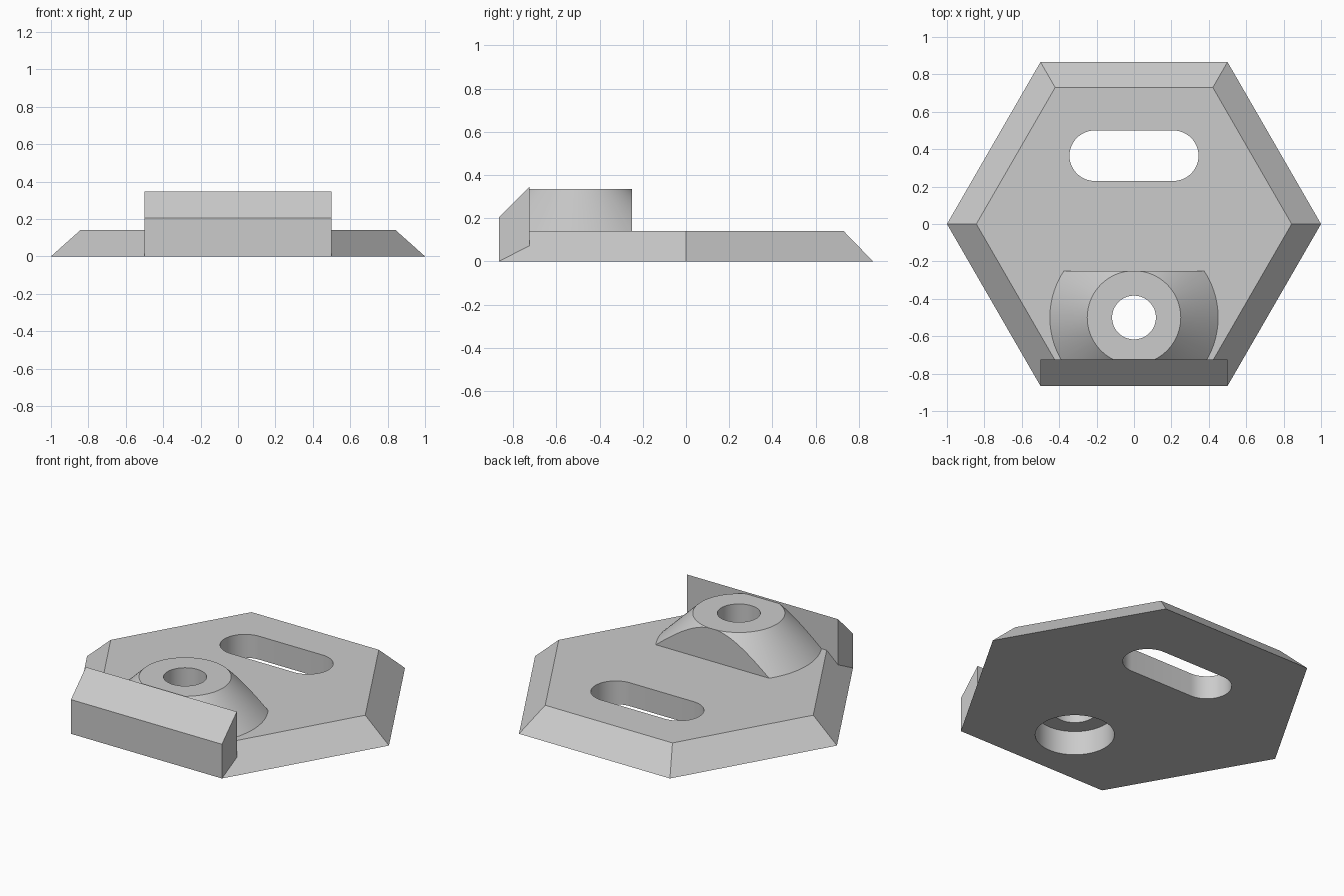
import bpy, bmesh, math
from mathutils import Matrix, Vector

if "Cube" in bpy.data.objects:
    bpy.data.objects.remove(bpy.data.objects["Cube"])

H = 0.14                 # plate thickness
FLAT = math.sqrt(3) / 2  # distance from centre to a hexagon side
BOSS_Y = -0.5            # boss and screw hole position
BOSS_TOP = 0.335

grey = bpy.data.materials.new("grey")
grey.diffuse_color = (0.6, 0.6, 0.6, 1)
grey.use_nodes = True
grey.node_tree.nodes["Principled BSDF"].inputs["Base Color"].default_value = grey.diffuse_color


def make(name, bm):
    bmesh.ops.recalc_face_normals(bm, faces=bm.faces[:])
    mesh = bpy.data.meshes.new(name)
    bm.to_mesh(mesh)
    bm.free()
    mesh.materials.append(grey)
    obj = bpy.data.objects.new(name, mesh)
    bpy.context.collection.objects.link(obj)
    return obj


def loft(name, low, high):
    """Solid between two matching outlines."""
    bm = bmesh.new()
    a = [bm.verts.new(p) for p in low]
    b = [bm.verts.new(p) for p in high]
    bm.faces.new(a[::-1])
    bm.faces.new(b)
    n = len(a)
    for i in range(n):
        j = (i + 1) % n
        bm.faces.new((a[i], a[j], b[j], b[i]))
    return make(name, bm)


def ring(r, z, n=64, y=0):
    return [(r * math.cos(math.tau * i / n), y + r * math.sin(math.tau * i / n), z)
            for i in range(n)]


def slot_outline(cx, cy, r, z, n=24):
    pts = []
    for side, start in ((1, -math.pi / 2), (-1, math.pi / 2)):
        for i in range(n + 1):
            t = start + math.pi * i / n
            pts.append((side * cx + r * math.cos(t), cy + r * math.sin(t), z))
    return pts


def combine(target, other, operation):
    mod = target.modifiers.new(operation, 'BOOLEAN')
    mod.object = other
    mod.operation = operation
    mod.solver = 'EXACT'
    bpy.context.view_layer.objects.active = target
    bpy.ops.object.modifier_apply(modifier=mod.name)
    bpy.data.objects.remove(other)


# Hexagonal plate with bevelled sides
plate = loft("mounting_plate", ring(1, 0, 6), ring(0.843, H, 6))

# Raised front lip with a sloping top
profile = [(-FLAT, 0), (-0.725, 0), (-0.725, 0.346), (-FLAT, 0.205)]
lip = loft("front_lip", [(-0.5, y, z) for y, z in profile],
           [(0.5, y, z) for y, z in profile])

# Conical boss, trimmed flat behind and where it enters the lip
slope = (0.45 - 0.25) / (BOSS_TOP - H)
base = 0.10
bm = bmesh.new()
bmesh.ops.create_cone(bm, cap_ends=True, segments=96,
                      radius1=0.25 + slope * (BOSS_TOP - base), radius2=0.25,
                      depth=BOSS_TOP - base,
                      matrix=Matrix.Translation((0, BOSS_Y, (BOSS_TOP + base) / 2)))
for y, direction in ((-0.251, 1), (-0.731, -1)):
    geom = bm.verts[:] + bm.edges[:] + bm.faces[:]
    cut = bmesh.ops.bisect_plane(bm, geom=geom, plane_co=Vector((0, y, 0)),
                                 plane_no=Vector((0, direction, 0)), clear_outer=True)
    edges = [e for e in cut["geom_cut"] if isinstance(e, bmesh.types.BMEdge)]
    bmesh.ops.holes_fill(bm, edges=edges, sides=0)
boss = make("screw_boss", bm)

combine(plate, lip, 'UNION')
combine(plate, boss, 'UNION')

# Screw hole, counterbore from below and elongated slot
hole = loft("screw_hole", ring(0.117, -0.1, y=BOSS_Y), ring(0.117, 0.6, y=BOSS_Y))
bore = loft("counterbore", ring(0.215, -0.1, y=BOSS_Y), ring(0.215, 0.145, y=BOSS_Y))
slot = loft("slot", slot_outline(0.21, 0.365, 0.135, -0.1),
            slot_outline(0.21, 0.365, 0.135, 0.4))
for cutter in (bore, hole, slot):
    combine(plate, cutter, 'DIFFERENCE')

# Smooth round walls, sharp edges kept
bpy.ops.object.select_all(action='DESELECT')
plate.select_set(True)
bpy.context.view_layer.objects.active = plate
bpy.ops.object.shade_smooth_by_angle(angle=math.radians(25))
